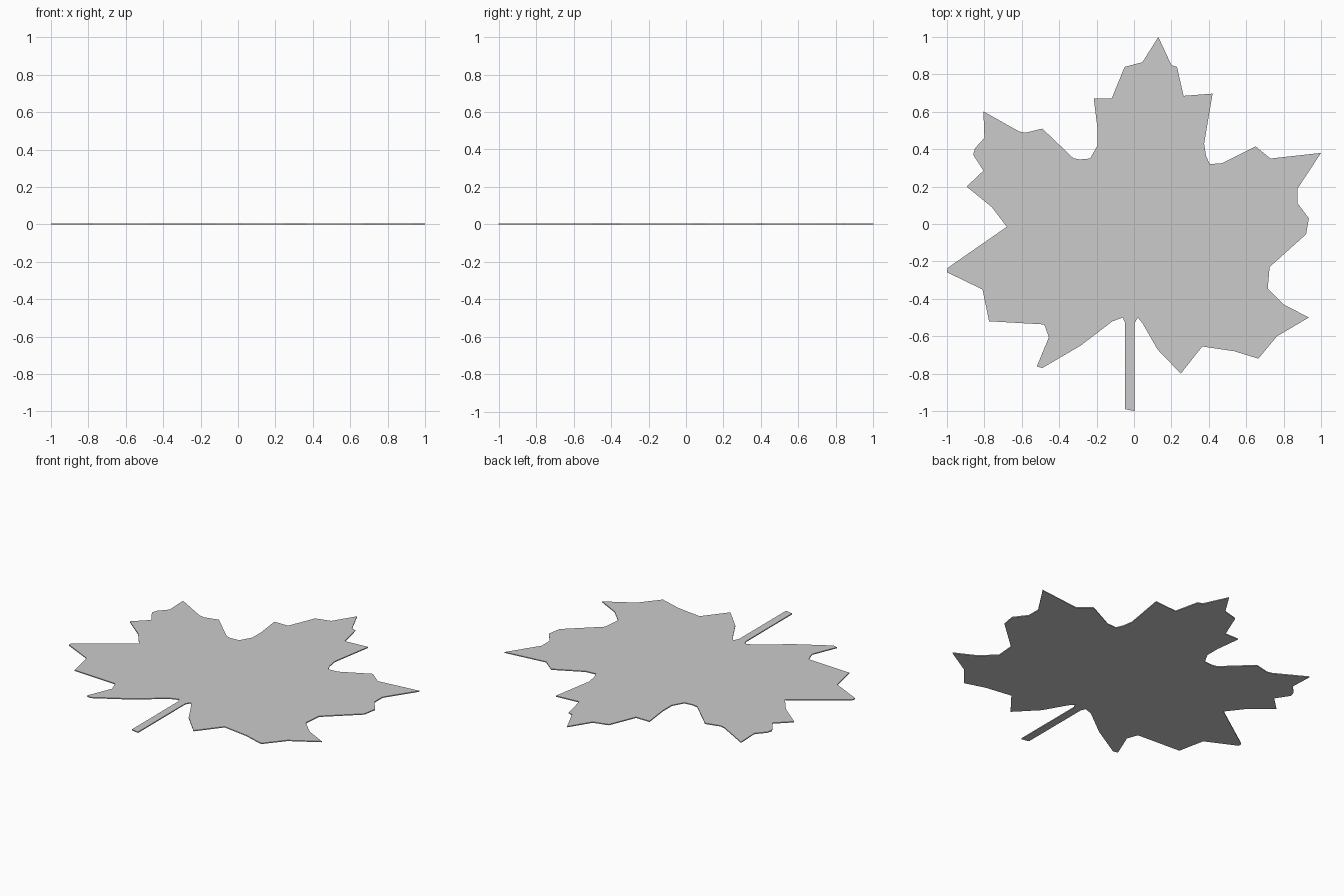
import bpy, bmesh

THICKNESS = 0.006

# Leaf outline, clockwise, one short profile per lobe
top_lobe = [(-0.195, 0.51), (-0.215, 0.67), (-0.12, 0.67), (-0.05, 0.84), (0.045, 0.865),
            (0.13, 1.0), (0.20, 0.85), (0.23, 0.84), (0.265, 0.685), (0.42, 0.697),
            (0.375, 0.43), (0.385, 0.365)]
right_lobe = [(0.405, 0.32), (0.47, 0.325), (0.65, 0.415), (0.73, 0.35), (1.0, 0.38),
              (0.875, 0.19), (0.875, 0.11), (0.935, 0.03), (0.92, -0.055), (0.725, -0.23)]
lower_right_lobe = [(0.715, -0.345), (0.80, -0.43), (0.935, -0.50), (0.765, -0.60),
                    (0.665, -0.72), (0.535, -0.68), (0.365, -0.655), (0.25, -0.80),
                    (0.125, -0.67), (0.045, -0.53), (0.02, -0.50)]
stem = [(0.003, -0.53), (0.002, -1.0), (-0.047, -0.99), (-0.047, -0.53)]
lower_left_lobe = [(-0.06, -0.50), (-0.115, -0.52), (-0.285, -0.65), (-0.49, -0.77),
                   (-0.52, -0.762), (-0.455, -0.605), (-0.48, -0.537), (-0.775, -0.52),
                   (-0.81, -0.35), (-1.0, -0.258), (-0.997, -0.235), (-0.68, -0.015)]
left_lobe = [(-0.76, 0.09), (-0.895, 0.20), (-0.805, 0.285), (-0.86, 0.37), (-0.85, 0.405),
             (-0.80, 0.46), (-0.805, 0.602), (-0.615, 0.495), (-0.58, 0.488), (-0.49, 0.51),
             (-0.325, 0.352), (-0.29, 0.345), (-0.235, 0.35), (-0.195, 0.42)]
outline = top_lobe + right_lobe + lower_right_lobe + stem + lower_left_lobe + left_lobe

# Fill the outline and extrude it into a thin flat sheet
bm = bmesh.new()
base = bm.faces.new([bm.verts.new((x, y, 0)) for x, y in outline])
extruded = bmesh.ops.extrude_face_region(bm, geom=[base], use_keep_orig=True)["geom"]
top_verts = [g for g in extruded if isinstance(g, bmesh.types.BMVert)]
bmesh.ops.translate(bm, verts=top_verts, vec=(0, 0, THICKNESS))
bmesh.ops.recalc_face_normals(bm, faces=bm.faces)
bmesh.ops.triangulate(bm, faces=[f for f in bm.faces if len(f.verts) > 4])

mesh = bpy.data.meshes.new("leaf")
bm.to_mesh(mesh)
bm.free()
leaf = bpy.data.objects.new("leaf", mesh)
bpy.context.collection.objects.link(leaf)
